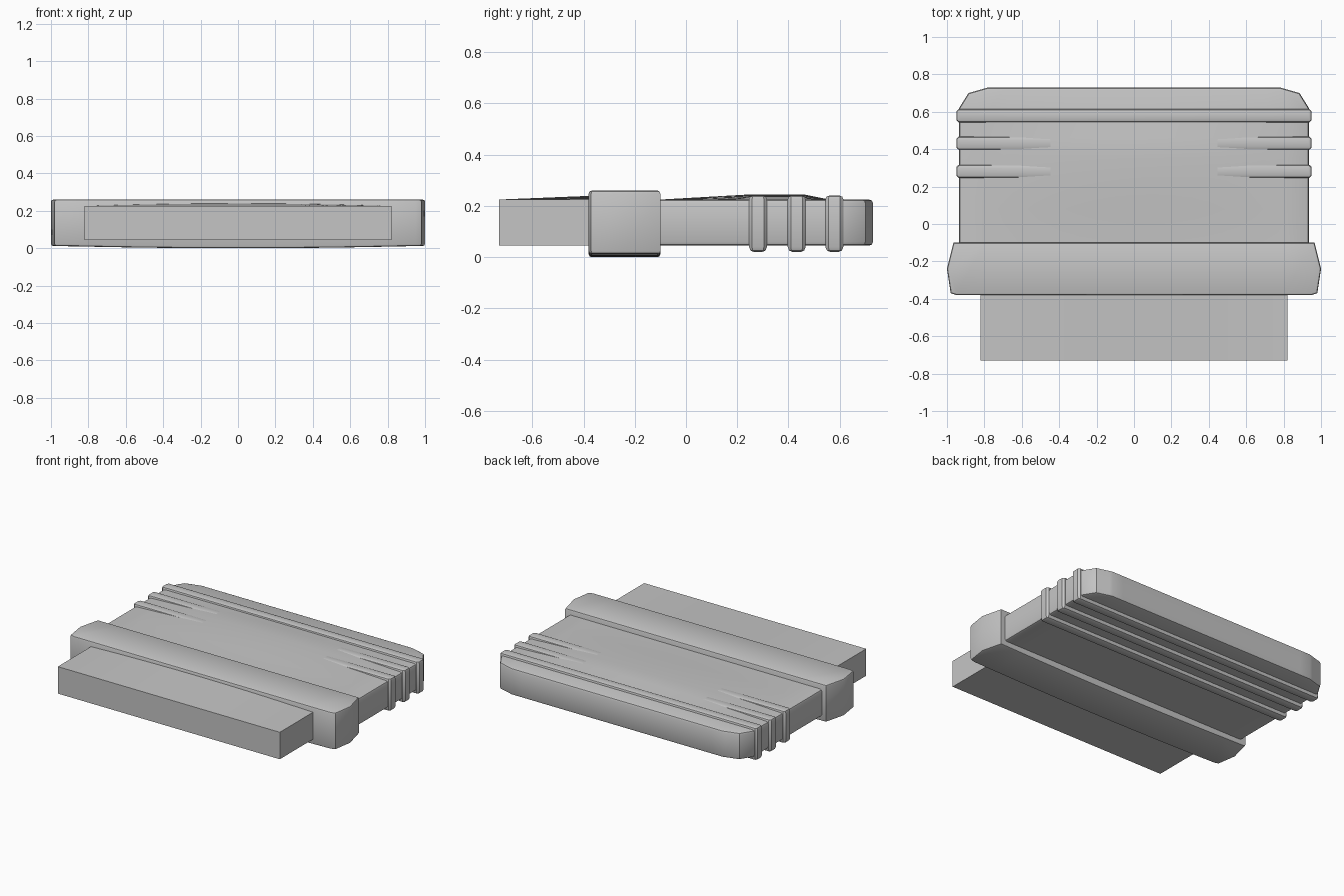
import bpy, bmesh, math
from mathutils import Vector

cube = bpy.data.objects.get("Cube")
if cube:
    bpy.data.objects.remove(cube, do_unlink=True)

grey = bpy.data.materials.new("light_grey_plastic")
grey.use_nodes = True
tone = (0.56, 0.56, 0.56, 1)
grey.diffuse_color = tone
grey.node_tree.nodes["Principled BSDF"].inputs["Base Color"].default_value = tone


def slab(name, half, z0, z1, top_bevel=0, low_bevel=0, cuts_x=(), cuts_y=(), shape=None):
    """Extrude a mirrored half outline, bevel its rims, then slice and bend it."""
    outline = half + [(-x, y) for x, y in reversed(half)]
    bm = bmesh.new()
    face = bm.faces.new([bm.verts.new((x, y, z0)) for x, y in outline])
    up = bmesh.ops.extrude_face_region(bm, geom=[face])["geom"]
    for v in up:
        if isinstance(v, bmesh.types.BMVert):
            v.co.z = z1
    for z, width in ((z1, top_bevel), (z0, low_bevel)):
        rim = [e for e in bm.edges if all(abs(v.co.z - z) < 1e-5 for v in e.verts)]
        if width:
            bmesh.ops.bevel(bm, geom=rim, offset=width, segments=2, profile=0.5, affect='EDGES')
    for axis, cuts in ((Vector((1, 0, 0)), cuts_x), (Vector((0, 1, 0)), cuts_y)):
        for c in cuts:
            bmesh.ops.bisect_plane(bm, geom=bm.verts[:] + bm.edges[:] + bm.faces[:],
                                   plane_co=axis * c, plane_no=axis)
    if shape:
        for v in bm.verts:
            v.co.z += shape(v.co)
    bmesh.ops.recalc_face_normals(bm, faces=bm.faces[:])
    mesh = bpy.data.meshes.new(name)
    bm.to_mesh(mesh)
    bm.free()
    mesh.materials.append(grey)
    obj = bpy.data.objects.new(name, mesh)
    bpy.context.collection.objects.link(obj)
    bpy.ops.object.select_all(action='DESELECT')
    obj.select_set(True)
    bpy.context.view_layer.objects.active = obj
    bpy.ops.object.shade_smooth_by_angle(angle=math.radians(35))
    return obj


def arch(x, width):
    return max(0, 1 - (x / width) ** 2)


# Insertion block, whose top rises into a shallow arch at the collar
steps = [i * 0.1 for i in range(-8, 9)]
BLOCK_TOP = 0.225
slab("insertion_block", [(0.82, -0.73), (0.82, -0.36)], 0.045, BLOCK_TOP, cuts_x=steps,
     shape=lambda p: 0.015 * arch(p.x, 0.82) if p.z > 0.2 and p.y > -0.5 else 0)

# Wide collar with pointed sides and a slightly bowed underside
slab("collar", [(0.95, -0.38), (0.98, -0.37), (1.0, -0.24), (0.965, -0.10)],
     0.012, 0.26, 0.012, 0.012, cuts_x=steps,
     shape=lambda p: -0.012 * arch(p.x, 0.95) if p.z < 0.05 else 0)


# Grip body with a crowned top and clipped rear corners
def crown(p):
    if p.z < BLOCK_TOP - 0.001:
        return 0
    rise = (p.y + 0.1) / 0.35
    fall = (0.56 - p.y) / 0.1
    return 0.02 * max(0, min(1, rise, fall)) * arch(p.x, 0.9)


slab("grip_body", [(0.935, -0.12), (0.935, 0.62), (0.885, 0.70), (0.78, 0.73)],
     0.045, BLOCK_TOP, 0.015, 0.015, cuts_x=steps,
     cuts_y=(-0.1, 0.08, 0.25, 0.35, 0.46, 0.56), shape=crown)

# Three ridges wrapping around the grip
for i, y in enumerate((0.281, 0.432, 0.579)):
    w = 0.035
    slab(f"grip_ridge_{i + 1}",
         [(0.938, y - w), (0.95, y - w + 0.012), (0.95, y + w - 0.012), (0.938, y + w)],
         0.02, 0.24, 0.014, 0.02)
